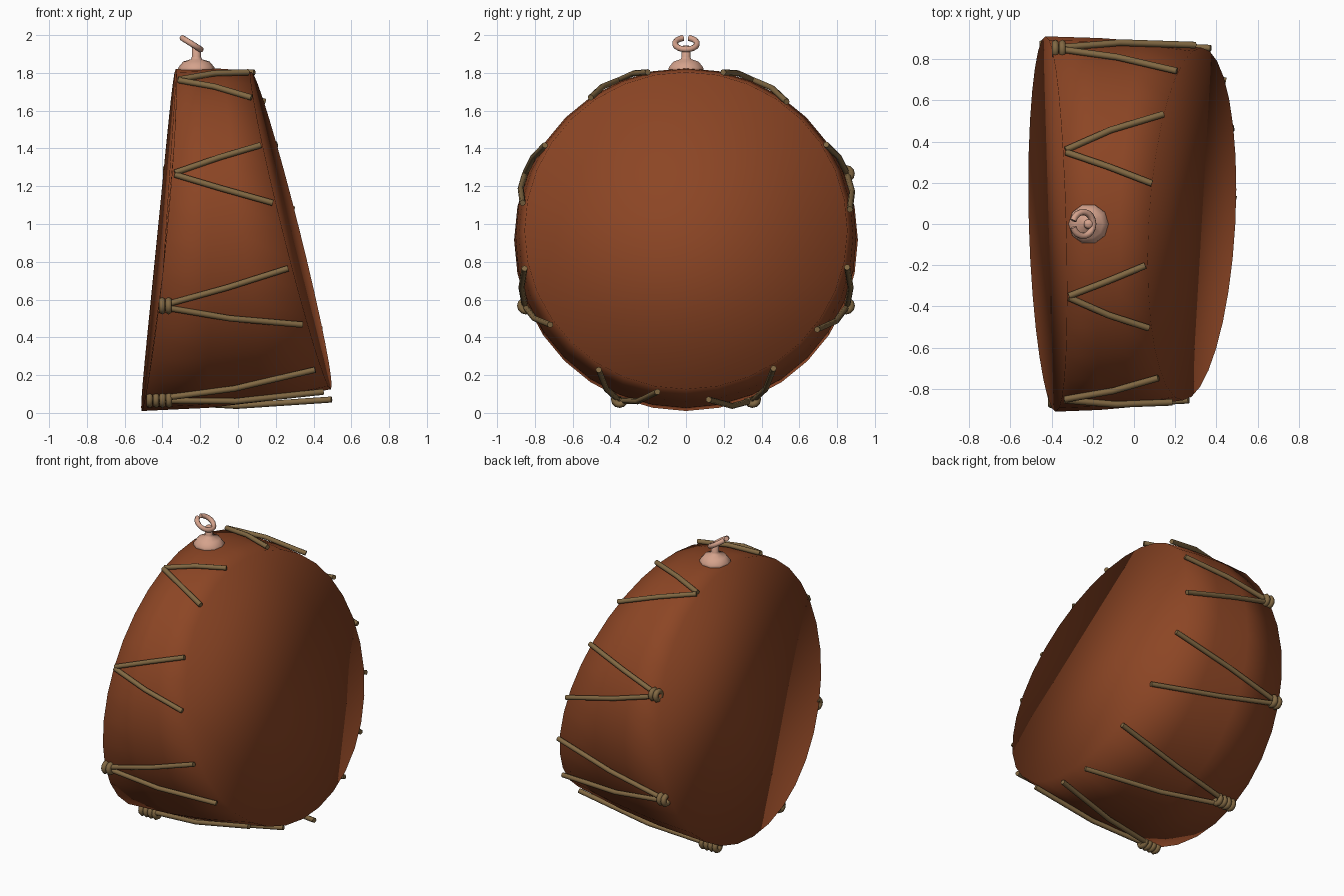
import bpy, bmesh
from math import sin, cos, pi, radians
from mathutils import Vector

if "Cube" in bpy.data.objects:
    bpy.data.objects.remove(bpy.data.objects["Cube"])


def material(name, rgb):
    m = bpy.data.materials.new(name)
    m.diffuse_color = (*rgb, 1)
    m.use_nodes = True
    m.node_tree.nodes["Principled BSDF"].inputs["Base Color"].default_value = m.diffuse_color
    return m


LEATHER = material("red brown leather", (0.262, 0.06, 0.018))
ROPE = material("tan rope", (0.22, 0.138, 0.055))
COPPER = material("pale copper", (0.66, 0.36, 0.26))


def make_object(name, bm, mat):
    bmesh.ops.recalc_face_normals(bm, faces=bm.faces)
    me = bpy.data.meshes.new(name)
    for f in bm.faces:
        f.smooth = True
    bm.to_mesh(me)
    bm.free()
    me.materials.append(mat)
    ob = bpy.data.objects.new(name, me)
    bpy.context.collection.objects.link(ob)
    return ob


def tube(name, points, radius, mat):
    cu = bpy.data.curves.new(name, 'CURVE')
    cu.dimensions = '3D'
    cu.bevel_depth = radius
    cu.bevel_resolution = 2
    cu.use_fill_caps = True
    sp = cu.splines.new('POLY')
    sp.points.add(len(points) - 1)
    for p, co in zip(sp.points, points):
        p.co = (*co, 1)
    sp.use_smooth = True
    cu.materials.append(mat)
    ob = bpy.data.objects.new(name, cu)
    bpy.context.collection.objects.link(ob)
    return ob


# Rims of the two drum skins: tilted discs, opening towards the back
def left_rim(a):
    y, z = 0.91 * cos(a), 0.915 + 0.905 * sin(a)
    return Vector((-0.51 + 0.18 * (z - 0.01) / 1.81 + 0.015 * cos(a) ** 2 - 0.025 * cos(a), y, z))


def right_rim(a):
    y, z = 0.855 * cos(a), 0.965 + 0.84 * sin(a)
    return Vector((0.49 - 0.42 * (z - 0.13) / 1.68 + 0.045 * cos(a), y, z))


# Shell between the rims, gently bulged (t = 0 left .. 1 right)
def shell(a, t, lift=0.0):
    p = left_rim(a).lerp(right_rim(a), t)
    bulge = 4 * t * (1 - t) * (0.012 + 0.014 * max(0, -sin(a))) + lift
    return p + Vector((0, cos(a), sin(a))) * bulge


# Drum body, with the flat skins shaded smoothly into the shell
N = 32
bm = bmesh.new()
rings = [[bm.verts.new(shell(2 * pi * i / N, t)) for i in range(N)]
         for t in (0, 0.35, 0.65, 1)]
for r0, r1 in zip(rings, rings[1:]):
    for i in range(N):
        j = (i + 1) % N
        bm.faces.new((r0[i], r0[j], r1[j], r1[i]))
bm.faces.new(rings[0])
bm.faces.new(rings[-1])
make_object("drum_body", bm, LEATHER)


# Coiled knot made of stacked rope rings
def knot(name, a, coils):
    bm = bmesh.new()
    U, V = 12, 6
    for k in range(coils):
        c = shell(a, 0.03, 0.008) + Vector((0.034 * k - 0.005, 0, 0))
        grid = []
        for i in range(U):
            u = 2 * pi * i / U
            row = []
            for j in range(V):
                v = 2 * pi * j / V
                r = 0.028 + 0.018 * cos(v)
                row.append(bm.verts.new(c + Vector((0.018 * sin(v), r * cos(u), r * sin(u)))))
            grid.append(row)
        for i in range(U):
            for j in range(V):
                i2, j2 = (i + 1) % U, (j + 1) % V
                bm.faces.new((grid[i][j], grid[i2][j], grid[i2][j2], grid[i][j2]))
    make_object(name, bm, ROPE)


# Eight V-shaped rope lashings, with knots on the lower and back ones
COILS = {0: 2, 4: 2, 5: 4, 6: 4, 7: 2}
for k in range(8):
    a = radians(22.5 + 45 * k)
    back = cos(a) > 0
    up = 1 if back else -1
    for leg, d in (("upper", 9.5), ("lower", -15 if back else -13)):
        lift = 0.05 if (k == 6 and leg == "lower") else 0.008
        pts = [shell(a + radians(d) * up * t, t, 0.012 + lift * t)
               for t in (0.03, 0.5, 1.0 if back else 0.97)]
        tube(f"rope_{k}_{leg}", pts, 0.016, ROPE)
    if k in COILS:
        knot(f"knot_{k}", a, COILS[k])

# Hanger: domed foot and stem, lathed
bm = bmesh.new()
profile = [(0.1, 1.805), (0.095, 1.83), (0.07, 1.86), (0.03, 1.872),
           (0.024, 1.885), (0.024, 1.935), (0.014, 1.945)]
M = 10
rings = [[bm.verts.new((-0.22 + r * cos(2 * pi * i / M), r * sin(2 * pi * i / M), z))
          for i in range(M)] for r, z in profile]
for r0, r1 in zip(rings, rings[1:]):
    for i in range(M):
        j = (i + 1) % M
        bm.faces.new((r0[i], r0[j], r1[j], r1[i]))
bm.faces.new(rings[0])
bm.faces.new(rings[-1])
make_object("hanger_foot", bm, COPPER)

# Hanger: tilted open ring
along = Vector((-0.85, 0, 0.53))
centre = Vector((-0.247, 0, 1.955))
pts = []
for i in range(17):
    b = radians(16 + 328 * i / 16)
    pts.append(centre + along * (0.058 * cos(b)) + Vector((0, 0.058 * sin(b), 0)))
tube("hanger_ring", pts, 0.016, COPPER)
